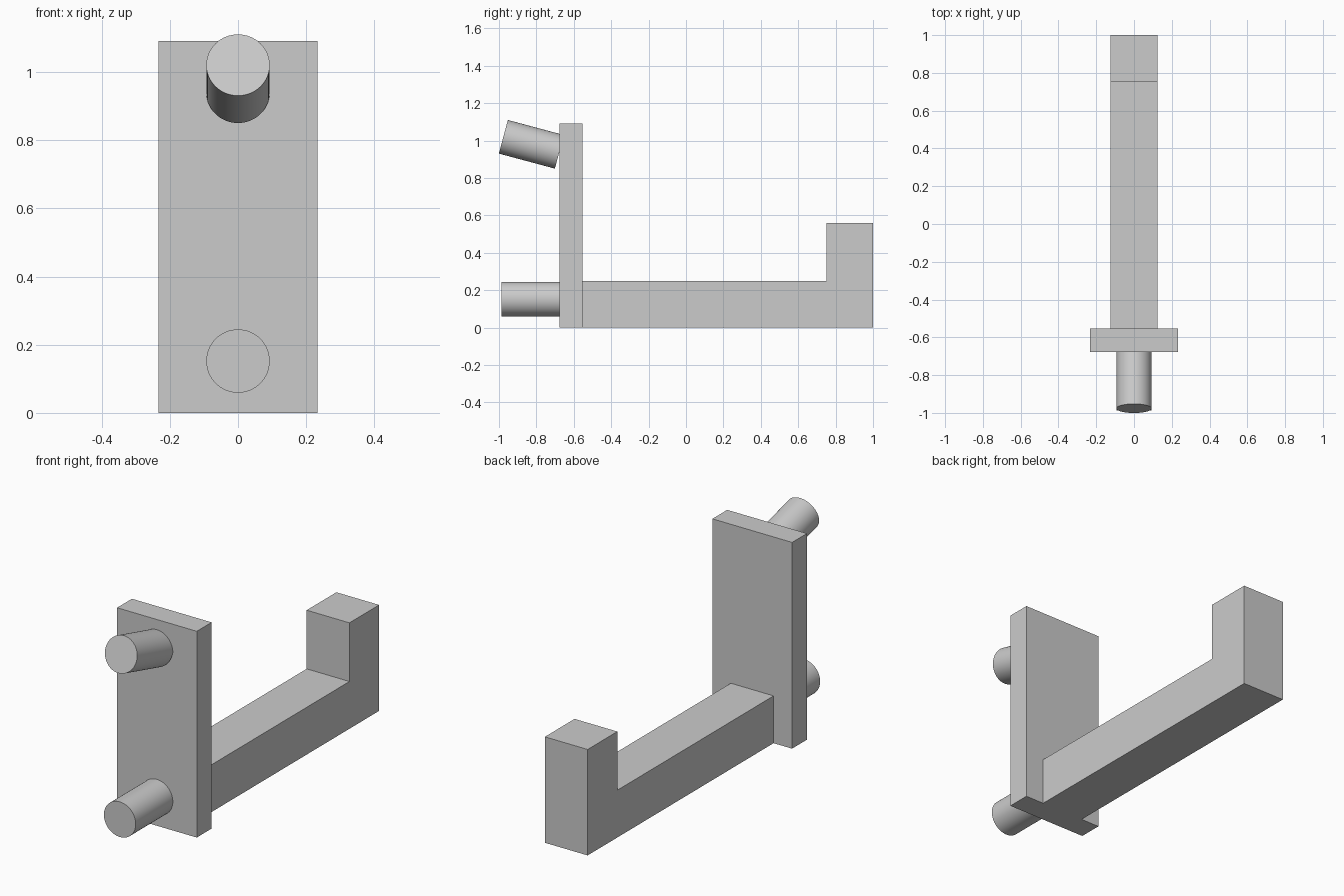
import bpy
import bmesh
import math
from mathutils import Vector

cube = bpy.data.objects.get("Cube")
if cube:
    bpy.data.objects.remove(cube, do_unlink=True)

# Single plain grey finish
grey = bpy.data.materials.new("light_grey")
grey.use_nodes = True
colour = (0.6, 0.6, 0.6, 1.0)
grey.diffuse_color = colour
grey.node_tree.nodes["Principled BSDF"].inputs["Base Color"].default_value = colour


def extrude_profile(name, points, half_width):
    """Extrude a closed (y, z) profile symmetrically along x."""
    bm = bmesh.new()
    face = bm.faces.new([bm.verts.new((-half_width, y, z)) for y, z in points])
    result = bmesh.ops.extrude_face_region(bm, geom=[face])
    moved = [v for v in result["geom"] if isinstance(v, bmesh.types.BMVert)]
    bmesh.ops.translate(bm, verts=moved, vec=(2 * half_width, 0, 0))
    bmesh.ops.recalc_face_normals(bm, faces=bm.faces)
    mesh = bpy.data.meshes.new(name)
    bm.to_mesh(mesh)
    bm.free()
    obj = bpy.data.objects.new(name, mesh)
    bpy.context.collection.objects.link(obj)
    mesh.materials.append(grey)
    return obj


def add_peg(name, base_z, tilt):
    """Round peg leaving the plate front, tilted upward by an angle."""
    direction = Vector((0, -math.cos(tilt), math.sin(tilt)))
    base = Vector((0, PLATE_FRONT, base_z))
    bpy.ops.mesh.primitive_cylinder_add(
        vertices=64, radius=0.093, depth=PEG_LENGTH,
        location=base + direction * PEG_LENGTH / 2,
        rotation=(math.pi / 2 - tilt, 0, 0))
    peg = bpy.context.object
    peg.name = name
    peg.data.materials.append(grey)
    bpy.ops.object.shade_smooth_by_angle(angle=math.radians(30))


PLATE_FRONT, PLATE_BACK = -0.677, -0.553
PEG_LENGTH = 0.31

# Upright mounting plate
extrude_profile("back_plate", [(PLATE_FRONT, 0), (PLATE_BACK, 0),
                               (PLATE_BACK, 1.09), (PLATE_FRONT, 1.09)], 0.233)

# Arm with its raised end stop
extrude_profile("hook_arm", [(PLATE_BACK, 0), (1, 0), (1, 0.56), (0.752, 0.56),
                             (0.752, 0.25), (PLATE_BACK, 0.25)], 0.125)

# Mounting pegs: the upper one tilts upward
add_peg("lower_peg", 0.152, 0)
add_peg("upper_peg", 0.94, math.radians(15))
